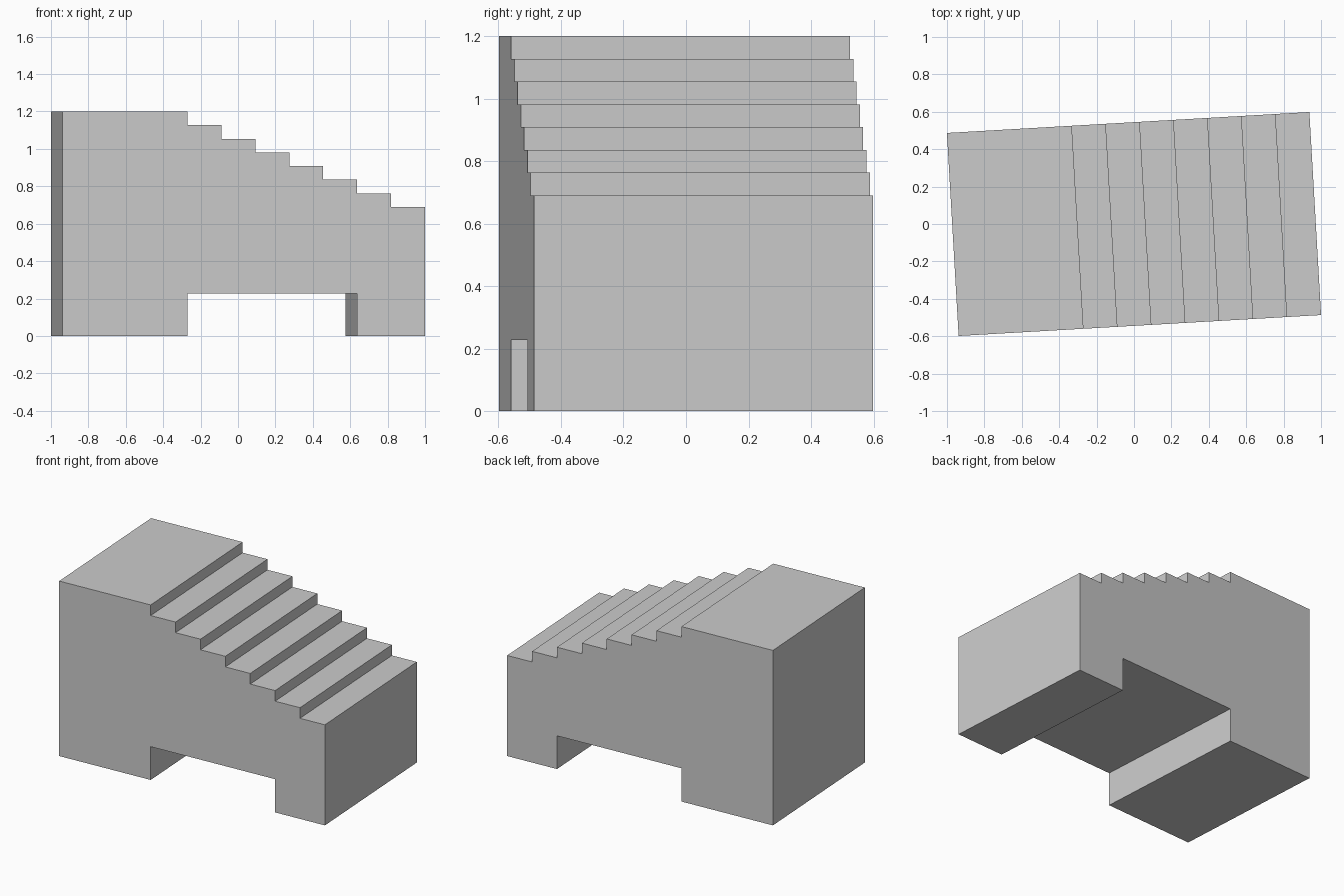
import bpy, bmesh, math

if "Cube" in bpy.data.objects:
    bpy.data.objects.remove(bpy.data.objects["Cube"])

LENGTH, WIDTH, TOP = 1.941, 1.087, 1.2
STEPS, RISE = 7, 0.0729
LANDING = -0.302                      # where the landing ends and steps begin
RUN = (LENGTH / 2 - LANDING) / STEPS
NOTCH_END, NOTCH_H = LANDING + 5 * RUN, 0.228

# Side profile: base with underside opening, then up the stairs to the landing
profile = [(-LENGTH / 2, 0), (LANDING, 0), (LANDING, NOTCH_H),
           (NOTCH_END, NOTCH_H), (NOTCH_END, 0), (LENGTH / 2, 0)]
for i in range(STEPS, 0, -1):
    z = TOP - i * RISE
    profile += [(LANDING + i * RUN, z), (LANDING + (i - 1) * RUN, z)]
profile += [(LANDING, TOP), (-LENGTH / 2, TOP)]

# Extrude the profile across the width
bm = bmesh.new()
face = bm.faces.new([bm.verts.new((x, -WIDTH / 2, z)) for x, z in profile])
ext = bmesh.ops.extrude_face_region(bm, geom=[face])
bmesh.ops.translate(bm, vec=(0, WIDTH, 0),
                    verts=[g for g in ext["geom"] if isinstance(g, bmesh.types.BMVert)])
bmesh.ops.recalc_face_normals(bm, faces=bm.faces)

mesh = bpy.data.meshes.new("stair_block")
bm.to_mesh(mesh)
bm.free()
stairs = bpy.data.objects.new("stair_block", mesh)
stairs.rotation_euler.z = math.radians(3.3)   # slight turn seen from the top
bpy.context.collection.objects.link(stairs)
